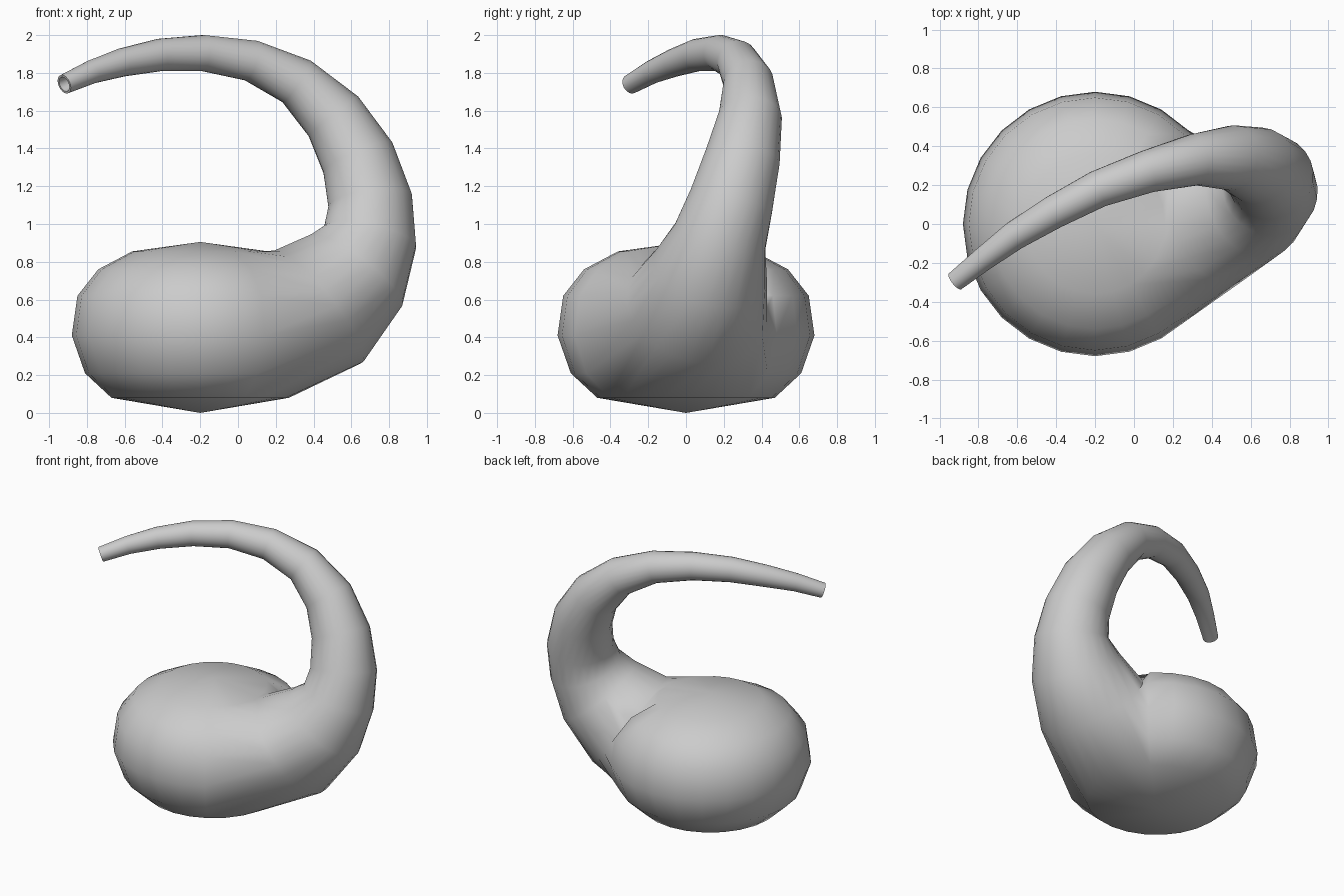
import bpy
import bmesh
from math import sin, cos, pi, atan2, radians
from mathutils import Vector

cube = bpy.data.objects.get("Cube")
if cube:
    bpy.data.objects.remove(cube)

SIDES = 24
BODY_X = -0.2
# Bulb profile: (radius, height)
PROFILE = [(0.47, 0.08), (0.61, 0.21), (0.68, 0.41), (0.65, 0.62), (0.54, 0.76), (0.36, 0.855)]
# Neck path: (x, y, z, radius)
NECK = [(0.42, 0.06, 0.56, 0.38), (0.62, 0.13, 0.75, 0.31), (0.70, 0.18, 0.93, 0.25),
        (0.70, 0.24, 1.12, 0.225), (0.635, 0.30, 1.35, 0.20), (0.505, 0.34, 1.57, 0.168),
        (0.31, 0.33, 1.755, 0.133), (0.07, 0.27, 1.865, 0.11), (-0.185, 0.18, 1.905, 0.096),
        (-0.415, 0.06, 1.895, 0.086), (-0.615, -0.06, 1.855, 0.075),
        (-0.775, -0.18, 1.805, 0.062), (-0.92, -0.295, 1.74, 0.052)]
# Opening in the bulb where the neck grows out, in columns
FIRST, LAST = -4, 3

bm = bmesh.new()


def bridge(a, b):
    """Join two rings of equal size with quads."""
    for i in range(len(a)):
        j = (i + 1) % len(a)
        bm.faces.new((a[i], a[j], b[j], b[i]))


# Bulb: lathed rings with an opening on one side
rings = []
for r, z in PROFILE:
    rings.append([bm.verts.new((BODY_X + r * cos(2 * pi * i / SIDES), r * sin(2 * pi * i / SIDES), z))
                  for i in range(SIDES)])
for low, high in zip(rings, rings[1:]):
    for i in range(LAST, SIDES + FIRST):
        j = (i + 1) % SIDES
        bm.faces.new((low[i], low[j], high[j], high[i]))
for ring, z in ((rings[0], 0.0), (rings[-1], 0.905)):
    pole = bm.verts.new((BODY_X, 0, z))
    for i in range(SIDES):
        bm.faces.new((ring[i], ring[(i + 1) % SIDES], pole))

# Rim of the opening, in order
top = len(rings) - 1
rim = [rings[0][i] for i in range(FIRST, LAST)]
rim += [rings[j][LAST] for j in range(top)]
rim += [rings[top][i] for i in range(LAST, FIRST, -1)]
rim += [rings[j][FIRST] for j in range(top, 0, -1)]
count = len(rim)

# Neck: rings swept along the path without twisting
points = [Vector(p[:3]) for p in NECK]
tangents = []
for i, p in enumerate(points):
    before = points[i - 1] if i else p - Vector((0.16, 0.04, 0.10))
    after = points[min(i + 1, len(points) - 1)]
    tangents.append((after - before).normalized())
side = Vector((0, 1, 0))
side = (side - tangents[0] * side.dot(tangents[0])).normalized()
up = tangents[0].cross(side)
step = 2 * pi / count
sx = sy = 0
for k, v in enumerate(rim):
    d = v.co - points[0]
    a = atan2(d.dot(up), d.dot(side)) - k * step
    sx, sy = sx + cos(a), sy + sin(a)
start = atan2(sy, sx)


def neck_ring(centre, tangent, radius):
    across = tangent.cross(side)
    return [bm.verts.new(centre + radius * (side * cos(start + k * step) + across * sin(start + k * step)))
            for k in range(count)]


previous = rim
for p, t, row in zip(points, tangents, NECK):
    side = (side - t * side.dot(t)).normalized()
    ring = neck_ring(p, t, row[3])
    bridge(previous, ring)
    previous = ring

# Hollow tip
for back, radius in ((0, 0.04), (0.06, 0.035)):
    ring = neck_ring(points[-1] - tangents[-1] * back, tangents[-1], radius)
    bridge(previous, ring)
    previous = ring
bm.faces.new(previous)

bmesh.ops.recalc_face_normals(bm, faces=bm.faces)
mesh = bpy.data.meshes.new("gourd")
bm.to_mesh(mesh)
bm.free()
gourd = bpy.data.objects.new("gourd", mesh)
bpy.context.collection.objects.link(gourd)

# Plain grey skin
grey = bpy.data.materials.new("light_grey")
grey.use_nodes = True
colour = (0.6, 0.6, 0.6, 1)
grey.diffuse_color = colour
grey.node_tree.nodes["Principled BSDF"].inputs["Base Color"].default_value = colour
mesh.materials.append(grey)

bpy.ops.object.select_all(action="DESELECT")
gourd.select_set(True)
bpy.context.view_layer.objects.active = gourd
bpy.ops.object.shade_smooth_by_angle(angle=radians(60))
